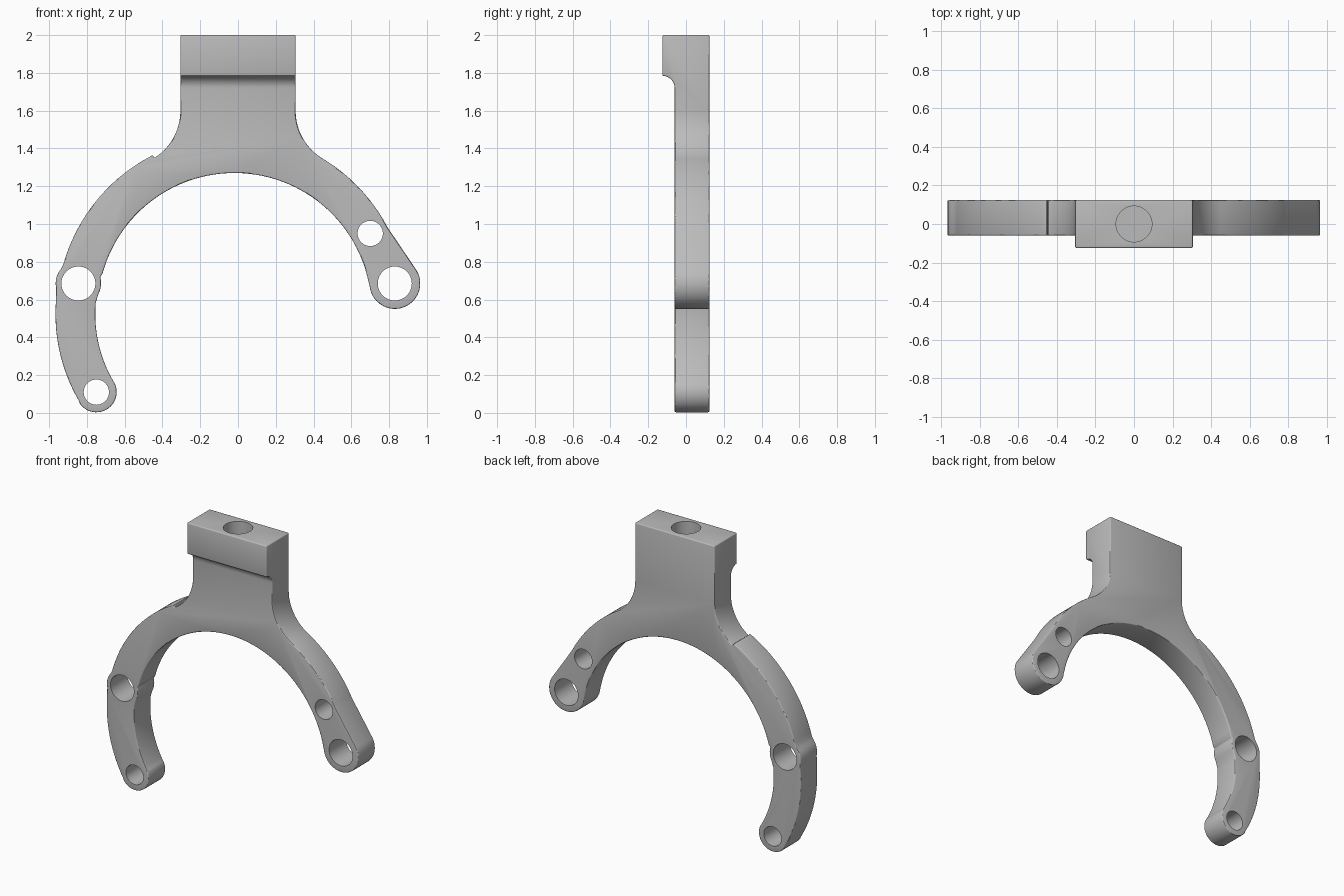
import bpy, bmesh
from math import atan2, cos, sin, pi, sqrt
from mathutils import Vector

cube = bpy.data.objects.get("Cube")
if cube:
    bpy.data.objects.remove(cube, do_unlink=True)

HALF_DEPTH = 0.124      # head reaches this far front and back
PLATE_FRONT = -0.06     # front face of the arms

grey = bpy.data.materials.new("plain grey")
grey.use_nodes = True
grey.diffuse_color = (0.5, 0.5, 0.5, 1)
grey.node_tree.nodes["Principled BSDF"].inputs["Base Color"].default_value = grey.diffuse_color


def arc(center, start, end, clockwise=True, steps=24):
    """Points round center from start to end; radius blends between both."""
    c = Vector(center)
    a, b = Vector(start) - c, Vector(end) - c
    a0, a1 = atan2(a.y, a.x), atan2(b.y, b.x)
    sweep = (a1 - a0) % (2 * pi)
    if clockwise:
        sweep -= 2 * pi
    points = []
    for i in range(steps + 1):
        t = i / steps
        r = a.length * (1 - t) + b.length * t
        points.append((c.x + r * cos(a0 + sweep * t), c.y + r * sin(a0 + sweep * t)))
    return points


def prism(name, points, place, direction):
    """Extrude a closed profile along a direction."""
    bm = bmesh.new()
    face = bm.faces.new([bm.verts.new(place(u, v)) for u, v in points])
    extruded = bmesh.ops.extrude_face_region(bm, geom=[face])["geom"]
    bmesh.ops.translate(bm, vec=direction,
                        verts=[g for g in extruded if isinstance(g, bmesh.types.BMVert)])
    bmesh.ops.remove_doubles(bm, verts=bm.verts, dist=0.0005)
    bmesh.ops.recalc_face_normals(bm, faces=bm.faces)
    mesh = bpy.data.meshes.new(name)
    bm.to_mesh(mesh)
    bm.free()
    mesh.materials.append(grey)
    obj = bpy.data.objects.new(name, mesh)
    bpy.context.collection.objects.link(obj)
    return obj


def cut(target, cutter):
    cutter.hide_render = True
    cutter.hide_viewport = True
    cutter.display_type = 'WIRE'
    mod = target.modifiers.new(cutter.name, 'BOOLEAN')
    mod.operation = 'DIFFERENCE'
    mod.solver = 'EXACT'
    mod.object = cutter


# Outline of the head, ring arms and bosses, clockwise from the head's top left
RING, LOWER = (-0.02, 0.545), (-0.05, 0.52)
BOSS_R, BOSS_L, TIP = (0.83, 0.685), (-0.845, 0.685), (-0.75, 0.11)
outline = [(-0.305, 2.0), (0.305, 2.0)]
outline += arc((0.6, 1.6), (0.305, 1.6), (0.445, 1.348), False, 12)
outline += arc(RING, (0.45, 1.345), (0.79, 0.985))
outline += arc(BOSS_R, (0.946, 0.754), (0.697, 0.67), steps=28)
outline += arc(RING, (0.69, 0.7), (-0.718, 0.735), False, 60)
outline += arc(BOSS_L, (-0.73, 0.72), (-0.738, 0.632), steps=6)
outline += arc(LOWER, (-0.753, 0.585), (-0.657, 0.163), False, 16)
outline += arc(TIP, (-0.655, 0.161), (-0.838, 0.05), steps=20)
outline += arc(LOWER, (-0.842, 0.063), (-0.964, 0.59), steps=20)
outline += arc(BOSS_L, (-0.963, 0.66), (-0.935, 0.765), steps=5)
outline += arc(RING, (-0.925, 0.785), (-0.45, 1.365))
outline += arc((-0.6, 1.6), (-0.445, 1.348), (-0.305, 1.6), False, 12)
bracket = prism("bracket", outline, lambda x, z: (x, -HALF_DEPTH, z), (0, 2 * HALF_DEPTH, 0))

# Step under the head, with a rounded inner corner
step = [(-0.3, -0.1), (PLATE_FRONT, -0.1)]
step += arc((-HALF_DEPTH, 1.72), (PLATE_FRONT, 1.72), (-HALF_DEPTH, 1.784), False, 8)
step += [(-0.3, 1.784)]
cut(bracket, prism("front_step_cutter", step, lambda y, z: (-1.2, y, z), (2.4, 0, 0)))

# Softened edges, made before the holes so that their rims stay crisp
bevel = bracket.modifiers.new("soft edges", 'BEVEL')
bevel.width = 0.012
bevel.segments = 3
bevel.limit_method = 'ANGLE'
bevel.angle_limit = pi / 4


def circle(center, radius, steps=40):
    return [(center[0] + radius * cos(2 * pi * i / steps),
             center[1] + radius * sin(2 * pi * i / steps)) for i in range(steps)]


# Through holes in the arms
for name, center, radius in (("right_arm_hole", BOSS_L, 0.09),
                             ("right_tip_hole", TIP, 0.067),
                             ("left_arm_hole", BOSS_R, 0.09),
                             ("left_small_hole", (0.7, 0.95), 0.067)):
    cut(bracket, prism(name + "_cutter", circle(center, radius),
                       lambda x, z: (x, -0.3, z), (0, 0.6, 0)))

# Blind socket in the top of the head
cut(bracket, prism("top_socket_cutter", circle((0, 0), 0.093),
                   lambda x, y: (x, y, 1.8), (0, 0, 0.3)))

# Apply the modifiers and shade
bpy.ops.object.select_all(action='DESELECT')
bpy.context.view_layer.objects.active = bracket
bracket.select_set(True)
for mod in list(bracket.modifiers):
    bpy.ops.object.modifier_apply(modifier=mod.name)
for obj in list(bpy.data.objects):
    if obj.name.endswith("_cutter"):
        bpy.data.objects.remove(obj, do_unlink=True)
bpy.ops.object.shade_smooth_by_angle(angle=pi / 6)
